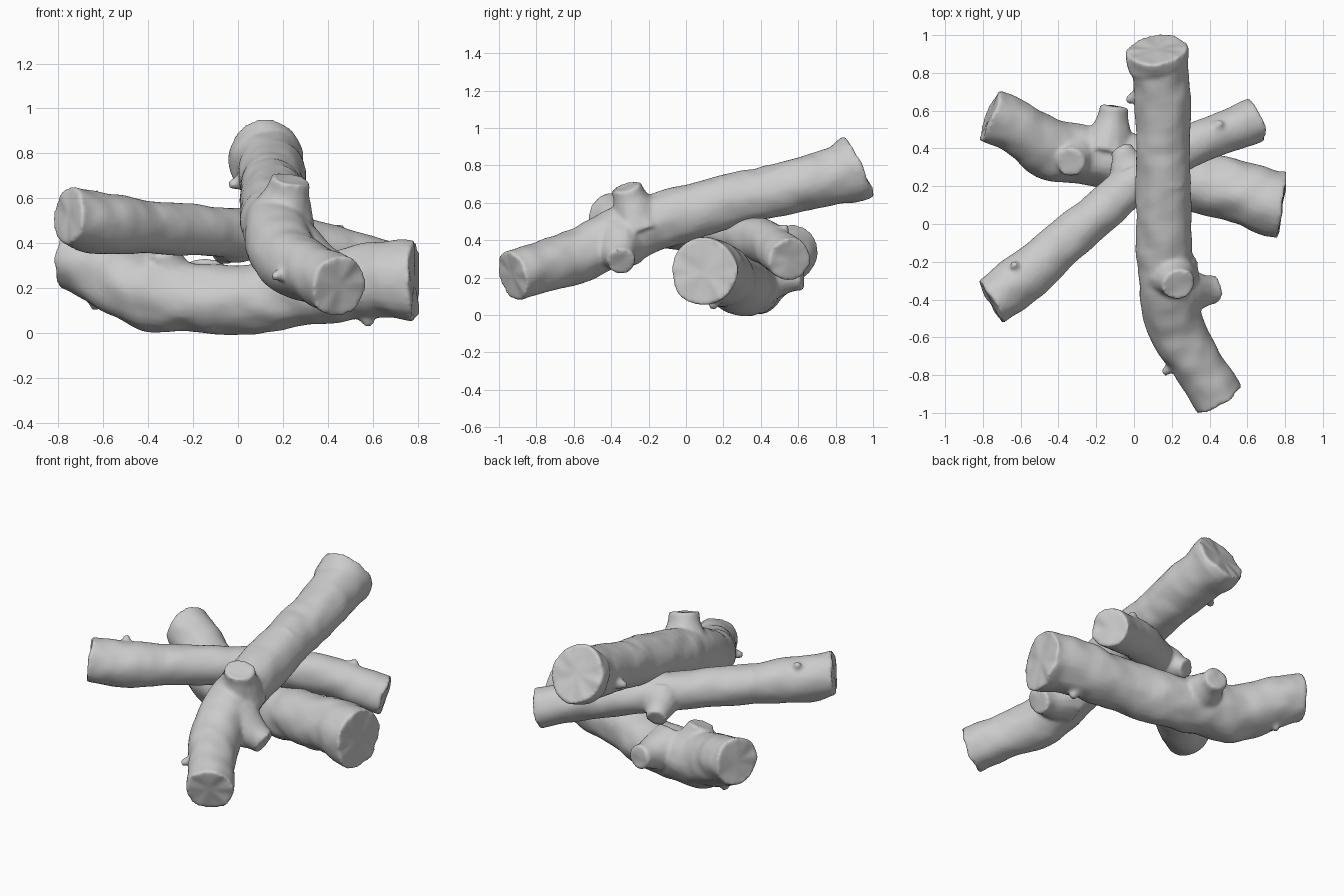
import bpy, bmesh, math
from mathutils import Vector, noise

if "Cube" in bpy.data.objects:
    bpy.data.objects.remove(bpy.data.objects["Cube"])

SIDES = 28


def spline(points, steps):
    """Catmull-Rom through (x, y, z, radius) points."""
    p = [Vector(q) for q in points]
    p = [2 * p[0] - p[1]] + p + [2 * p[-1] - p[-2]]
    out = []
    for i in range(1, len(p) - 2):
        a, b, c, d = p[i - 1:i + 3]
        for k in range(steps):
            t = k / steps
            out.append(0.5 * (2 * b + (c - a) * t + (2 * a - 5 * b + 4 * c - d) * t * t
                              + (3 * b - a - 3 * c + d) * t ** 3))
    return out + [p[-2]]


def sweep(bm, points, steps, sides, rough, normals=(None, None)):
    """Bumpy tube along a path with uneven sawn ends."""
    path = spline(points, steps)
    pos = [q.xyz for q in path]
    n = len(path)
    rings = []
    side = None
    for i, q in enumerate(path):
        tan = (pos[min(i + 1, n - 1)] - pos[max(i - 1, 0)]).normalized()
        if side is None:
            side = tan.orthogonal()
        side = (side - tan * side.dot(tan)).normalized()
        up = tan.cross(side)
        cut = normals[0] if i == 0 else normals[1] if i == n - 1 else None
        ring = []
        for k in range(sides):
            a = 2 * math.pi * k / sides
            d = side * math.cos(a) + up * math.sin(a)
            v = pos[i] + d * q.w
            bump = noise.noise(v * 4.5) * 0.6 + noise.noise(v * 11) * 0.4
            v += d * q.w * rough * bump
            if cut:
                c = Vector(cut).normalized()
                v -= tan * (v - pos[i]).dot(c) / tan.dot(c)
            if i in (0, n - 1):
                v += tan * noise.noise(v * 13) * q.w * 0.12
            ring.append(bm.verts.new(v))
        rings.append(ring)
    for r, s in zip(rings, rings[1:]):
        for k in range(sides):
            j = (k + 1) % sides
            bm.faces.new((r[k], r[j], s[j], s[k]))
    # sawn end faces, slightly uneven
    for ring, c in ((rings[0], pos[0]), (rings[-1], pos[-1])):
        inner = []
        for v in ring:
            w = c + (v.co - c) * 0.55
            inner.append(bm.verts.new(w + Vector((1, 1, 1)) * noise.noise(w * 14) * 0.01))
        mid = bm.verts.new(c)
        for k in range(sides):
            j = (k + 1) % sides
            bm.faces.new((ring[k], ring[j], inner[j], inner[k]))
            bm.faces.new((inner[k], inner[j], mid))


def log(name, path, stubs, thorns, normals=(None, None)):
    bm = bmesh.new()
    sweep(bm, path, 8, SIDES, 0.16, normals)
    # cut branch stubs with flared bases: root, tip, radius
    for root, tip, r in stubs:
        a, b = Vector(root), Vector(tip)
        pts = [(*a.lerp(b, t), r * s) for t, s in ((0, 2.0), (0.45, 1.45), (0.75, 1.08), (1, 1))]
        sweep(bm, pts, 3, 16, 0.25)
    # broken twigs: root, tip
    for root, tip in thorns:
        a, b = Vector(root), Vector(tip)
        pts = [(*a.lerp(b, t), r) for t, r in ((0, 0.05), (0.6, 0.032), (1, 0.02))]
        sweep(bm, pts, 2, 8, 0.3)
    bmesh.ops.recalc_face_normals(bm, faces=bm.faces)
    me = bpy.data.meshes.new(name)
    bm.to_mesh(me)
    bm.free()
    ob = bpy.data.objects.new(name, me)
    bpy.context.collection.objects.link(ob)
    # fuse the stubs into the trunk and soften the joins
    fuse = ob.modifiers.new("fuse", 'REMESH')
    fuse.mode = 'VOXEL'
    fuse.voxel_size = 0.012
    fuse.use_smooth_shade = True
    soft = ob.modifiers.new("soften", 'SMOOTH')
    soft.factor = 0.5
    soft.iterations = 5


# top log, leaning front to back
log("top_log",
    [(0.45, -0.93, 0.215, 0.14), (0.34, -0.75, 0.265, 0.135), (0.225, -0.55, 0.33, 0.147),
     (0.175, -0.32, 0.44, 0.15), (0.16, 0.0, 0.545, 0.148), (0.155, 0.45, 0.66, 0.142),
     (0.14, 0.78, 0.735, 0.153), (0.125, 0.87, 0.765, 0.168), (0.12, 0.925, 0.795, 0.17)],
    [((0.19, -0.25, 0.48), (0.24, -0.315, 0.685), 0.082),
     ((0.24, -0.36, 0.38), (0.43, -0.345, 0.285), 0.075),
     ((0.17, 0.2, 0.6), (0.225, 0.24, 0.725), 0.05)],
    [((0.26, -0.71, 0.29), (0.155, -0.79, 0.25)),
     ((0.05, 0.70, 0.68), (-0.04, 0.65, 0.66))],
    (None, (-0.1, 0.88, 0.45)))

# middle log, thin and straight
log("middle_log",
    [(-0.755, -0.415, 0.525, 0.132), (-0.61, -0.3, 0.495, 0.134), (-0.35, -0.08, 0.465, 0.118),
     (0.0, 0.215, 0.44, 0.113), (0.3, 0.41, 0.395, 0.113), (0.65, 0.555, 0.295, 0.12)],
    [((-0.01, 0.26, 0.42), (-0.065, 0.395, 0.36), 0.062)],
    [((-0.6, -0.26, 0.54), (-0.64, -0.21, 0.63)),
     ((0.4, 0.47, 0.42), (0.46, 0.54, 0.47))],
    ((-1, -0.55, 0.1), None))

# bottom log, bowed and thick
log("bottom_log",
    [(-0.765, 0.575, 0.345, 0.142), (-0.62, 0.505, 0.285, 0.145), (-0.42, 0.385, 0.185, 0.162),
     (-0.2, 0.36, 0.157, 0.153), (0.05, 0.31, 0.158, 0.154), (0.3, 0.22, 0.192, 0.157),
     (0.52, 0.18, 0.228, 0.161), (0.68, 0.12, 0.238, 0.172), (0.785, 0.095, 0.23, 0.178)],
    [((-0.3, 0.37, 0.2), (-0.335, 0.325, 0.37), 0.072),
     ((-0.14, 0.4, 0.19), (-0.105, 0.625, 0.21), 0.073)],
    [((-0.57, 0.5, 0.2), (-0.65, 0.52, 0.11)),
     ((0.55, 0.16, 0.11), (0.59, 0.14, 0.035))],
    ((-1, 0.38, 0.12), (1, -0.15, 0)))
